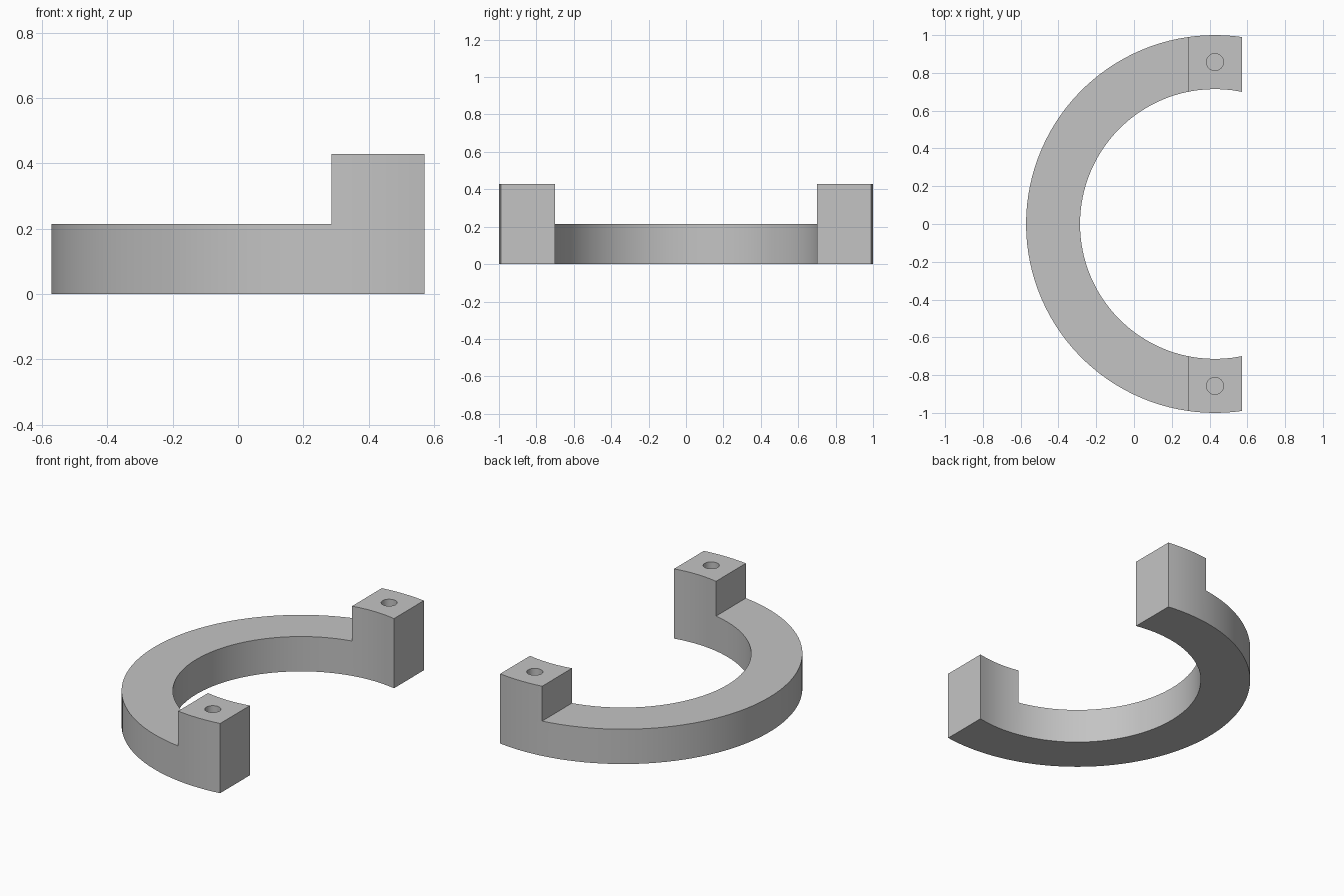
import bpy, bmesh
from math import acos, pi, cos, sin

if "Cube" in bpy.data.objects:
    bpy.data.objects.remove(bpy.data.objects["Cube"], do_unlink=True)

CX = 0.4286                  # ring centre on x
R_OUT, R_IN = 1.0, 0.7143
HALF = 0.1429                # half width of each post along x
LOW, HIGH = 0.2143, 0.4286
ARC_STEPS, POST_STEPS = 56, 6

grey = bpy.data.materials.new("grey")
grey.use_nodes = True
colour = (0.55, 0.55, 0.55, 1)
grey.diffuse_color = colour
grey.node_tree.nodes["Principled BSDF"].inputs["Base Color"].default_value = colour


def post_angle(radius, offset):
    """Angle at which a circle crosses the line x = CX + offset."""
    return acos(offset / radius)


def station(bm, a_out, a_in):
    """One outer and inner point pair across the band."""
    return [bm.verts.new((CX + r * cos(a), r * sin(a), 0))
            for r, a in ((R_OUT, a_out), (R_IN, a_in))]


def raise_faces(bm, faces, height):
    """Extrude faces straight up and return the new top faces."""
    geom = bmesh.ops.extrude_face_region(bm, geom=faces)["geom"]
    for v in geom:
        if isinstance(v, bmesh.types.BMVert):
            v.co.z = height
    return [f for f in geom if isinstance(f, bmesh.types.BMFace)]


# Footprint stations: first post, arc, second post
pairs = []
for i in range(POST_STEPS + 1):
    x = HALF - 2 * HALF * i / POST_STEPS
    pairs.append((post_angle(R_OUT, x), post_angle(R_IN, x)))
start = pairs[-1]
for i in range(1, ARC_STEPS):
    t = i / ARC_STEPS
    pairs.append(tuple(a + (2 * pi - 2 * a) * t for a in start))
pairs += [(2 * pi - a, 2 * pi - b) for a, b in reversed(pairs[:POST_STEPS + 1])]

# Ring body with raised end posts
bm = bmesh.new()
rows = [station(bm, *p) for p in pairs]
base = [bm.faces.new((a[0], b[0], b[1], a[1])) for a, b in zip(rows, rows[1:])]
bottom = bmesh.ops.duplicate(bm, geom=base)["geom"]
top = raise_faces(bm, base, LOW)
bmesh.ops.delete(bm, geom=[f for f in base if f.is_valid], context="FACES_ONLY")
posts = [f for f in top if f.calc_center_median().x > CX - HALF]
raise_faces(bm, posts, HIGH)
bmesh.ops.delete(bm, geom=[f for f in posts if f.is_valid], context="FACES_ONLY")
bmesh.ops.remove_doubles(bm, verts=bm.verts[:], dist=1e-5)
bmesh.ops.recalc_face_normals(bm, faces=bm.faces[:])
flat = [e for e in bm.edges if len(e.link_faces) == 2
        and e.calc_face_angle(1) < 0.001]
bmesh.ops.dissolve_edges(bm, edges=flat, use_verts=False)
mesh = bpy.data.meshes.new("half_ring_bracket")
bm.to_mesh(mesh)
bm.free()
mesh.materials.append(grey)
ring = bpy.data.objects.new("half_ring_bracket", mesh)
bpy.context.collection.objects.link(ring)

# Blind hole in the top of each post
for side in (1, -1):
    bpy.ops.mesh.primitive_cylinder_add(
        vertices=32, radius=0.045, depth=0.3,
        location=(CX, side * (R_OUT + R_IN) / 2, LOW + 0.15))
    cutter = bpy.context.object
    cutter.name = "hole_cutter"
    cutter.hide_render = True
    cutter.data.materials.append(grey)
    cut = ring.modifiers.new("hole", "BOOLEAN")
    cut.operation, cut.solver, cut.object = "DIFFERENCE", "EXACT", cutter
    bpy.context.view_layer.objects.active = ring
    bpy.ops.object.modifier_apply(modifier=cut.name)
    bpy.data.objects.remove(cutter, do_unlink=True)

# Smooth curved walls, crisp corners
bpy.ops.object.select_all(action="DESELECT")
ring.select_set(True)
bpy.context.view_layer.objects.active = ring
bpy.ops.object.shade_smooth_by_angle()
